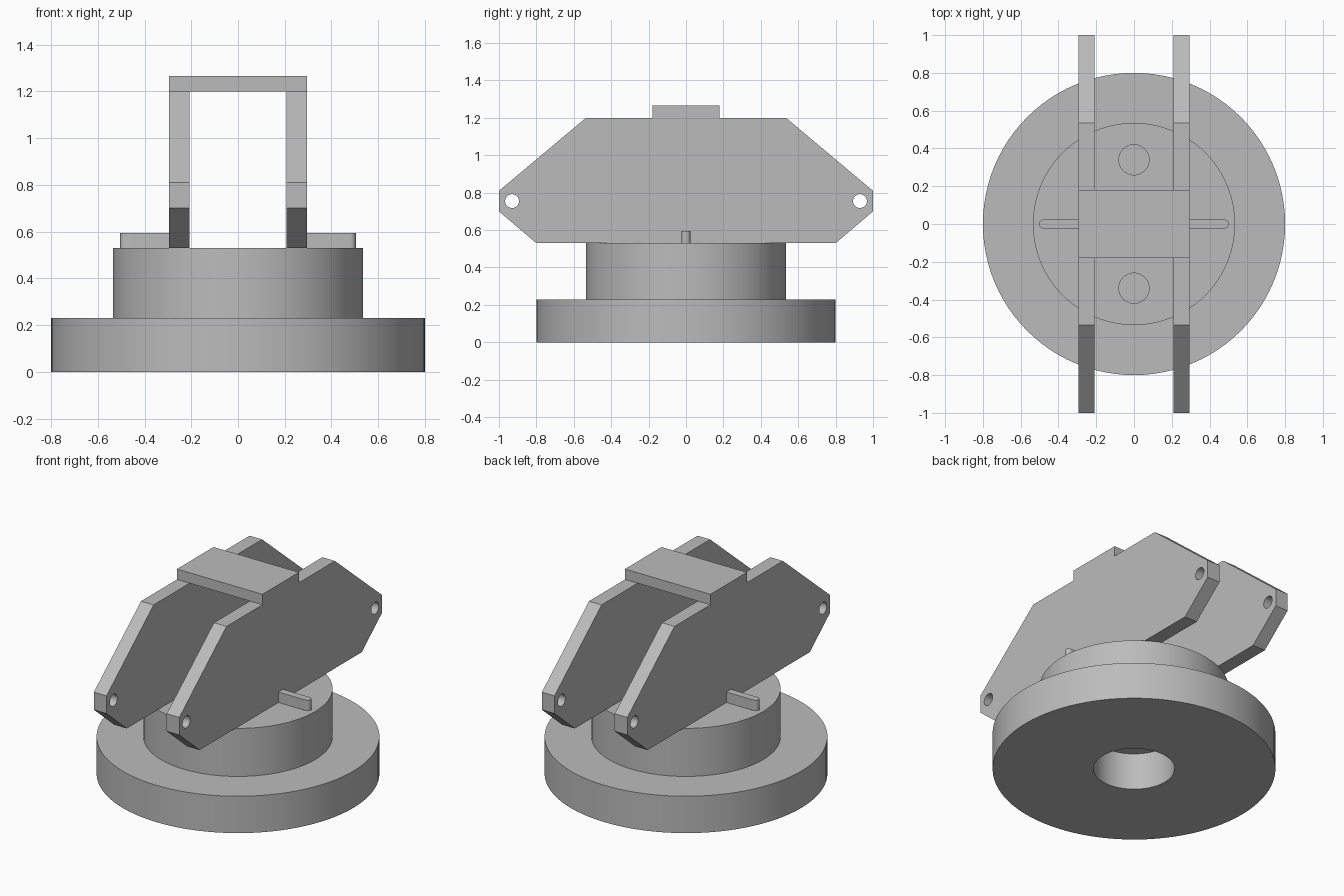
import bpy, bmesh, math
from mathutils import Vector, Matrix

cube = bpy.data.objects.get("Cube")
if cube:
    bpy.data.objects.remove(cube, do_unlink=True)

grey = bpy.data.materials.new("plain grey")
grey.use_nodes = True
colour = (0.5, 0.5, 0.5, 1)
grey.diffuse_color = colour
grey.node_tree.nodes["Principled BSDF"].inputs["Base Color"].default_value = colour


def add_object(name, bm):
    bmesh.ops.recalc_face_normals(bm, faces=bm.faces)
    mesh = bpy.data.meshes.new(name)
    bm.to_mesh(mesh)
    bm.free()
    mesh.materials.append(grey)
    obj = bpy.data.objects.new(name, mesh)
    bpy.context.collection.objects.link(obj)
    return obj


def prism(name, points, direction):
    """Extrude a closed outline along a direction."""
    bm = bmesh.new()
    face = bm.faces.new([bm.verts.new(p) for p in points])
    new = bmesh.ops.extrude_face_region(bm, geom=[face])["geom"]
    verts = [v for v in new if isinstance(v, bmesh.types.BMVert)]
    bmesh.ops.translate(bm, verts=verts, vec=Vector(direction))
    return add_object(name, bm)


def cylinder(name, radius, depth, centre, axis="Z", sides=96):
    turn = Matrix.Rotation(math.pi / 2, 4, "Y") if axis == "X" else Matrix()
    bm = bmesh.new()
    bmesh.ops.create_cone(bm, cap_ends=True, segments=sides, radius1=radius,
                          radius2=radius, depth=depth,
                          matrix=Matrix.Translation(centre) @ turn)
    return add_object(name, bm)


def drill(obj, cutters):
    for cutter in cutters:
        mod = obj.modifiers.new("hole", "BOOLEAN")
        mod.operation = "DIFFERENCE"
        mod.solver = "EXACT"
        mod.object = cutter
        activate(obj)
        bpy.ops.object.modifier_apply(modifier=mod.name)
        bpy.data.objects.remove(cutter, do_unlink=True)


def activate(obj):
    bpy.ops.object.select_all(action="DESELECT")
    obj.select_set(True)
    bpy.context.view_layer.objects.active = obj


def smooth(obj):
    activate(obj)
    bpy.ops.object.shade_smooth_by_angle(angle=math.radians(30))


BASE_TOP, DECK, PLATE_TOP = 0.23, 0.53, 1.2

# Round base with a central bore
base = cylinder("round_base", 0.8, BASE_TOP, (0, 0, BASE_TOP / 2))
drill(base, [cylinder("bore_cutter", 0.23, 1, (0, 0, 0))])
smooth(base)

# Turntable with two bolt holes
turntable = cylinder("turntable", 0.535, DECK - BASE_TOP, (0, 0, (DECK + BASE_TOP) / 2))
drill(turntable, [cylinder("bolt_cutter", 0.08, 1, (0, s * 0.34, 0.4), sides=48)
                  for s in (-1, 1)])
smooth(turntable)

# Side plates with pin holes, and the round-ended pointer ribs beside them
half = [(0.8, DECK), (1, 0.7), (1, 0.81), (0.535, PLATE_TOP)]
outline = half + [(-y, z) for y, z in reversed(half)]
arc = [math.pi * (i / 12 - 0.5) for i in range(13)]
for side, s in (("left", 1), ("right", -1)):
    plate = prism(side + "_side_plate", [(s * 0.208, y, z) for y, z in outline],
                  (s * 0.087, 0, 0))
    drill(plate, [cylinder("pin_cutter", 0.037, 0.4, (s * 0.25, e * 0.93, 0.755),
                           axis="X", sides=40) for e in (-1, 1)])
    smooth(plate)

    tip = [(s * (0.481 + 0.023 * math.cos(a)), 0.023 * math.sin(a), DECK) for a in arc]
    rib = prism(side + "_pointer_rib",
                [(s * 0.29, -0.023, DECK)] + tip + [(s * 0.29, 0.023, DECK)],
                (0, 0, 0.065))
    smooth(rib)

# Bridge joining the plates
prism("top_bridge", [(x, y, PLATE_TOP) for x, y in
                     ((-0.295, -0.18), (0.295, -0.18), (0.295, 0.18), (-0.295, 0.18))],
      (0, 0, 0.065))
